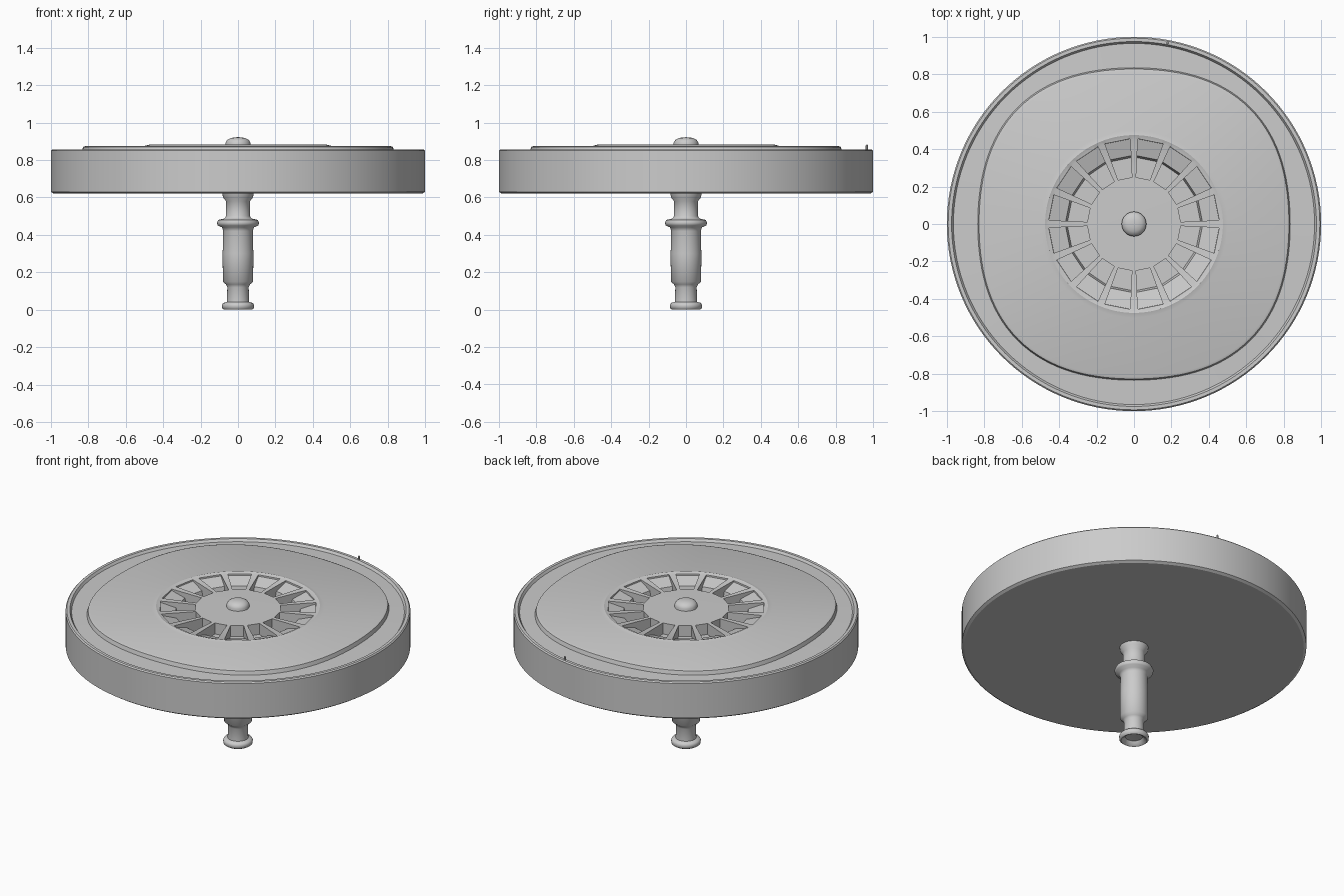
import bpy, bmesh
from math import cos, sin, pi, radians

old = bpy.data.objects.get("Cube")
if old:
    bpy.data.objects.remove(old)

GREY = (0.6, 0.6, 0.6, 1)
mat = bpy.data.materials.new("light grey")
mat.use_nodes = True
mat.diffuse_color = GREY
bsdf = next(n for n in mat.node_tree.nodes if n.type == 'BSDF_PRINCIPLED')
bsdf.inputs["Base Color"].default_value = GREY


def to_object(name, bm):
    bmesh.ops.recalc_face_normals(bm, faces=bm.faces)
    mesh = bpy.data.meshes.new(name)
    bm.to_mesh(mesh)
    bm.free()
    mesh.materials.append(mat)
    ob = bpy.data.objects.new(name, mesh)
    bpy.context.collection.objects.link(ob)
    return ob


def smooth(ob, angle=35):
    bpy.ops.object.select_all(action='DESELECT')
    ob.select_set(True)
    bpy.context.view_layer.objects.active = ob
    bpy.ops.object.shade_smooth_by_angle(angle=radians(angle))


def lathe(name, profile, segments):
    """Revolve (radius, height[, squareness]) points; radius 0 makes a pole."""
    bm = bmesh.new()
    rings = []
    for r, z, *sq in profile:
        if r == 0:
            rings.append([bm.verts.new((0, 0, z))] * segments)
            continue
        ring = []
        for i in range(segments):
            a = 2 * pi * i / segments
            rad = r + (sq[0] if sq else 0) * (1 - cos(4 * a)) / 2
            ring.append(bm.verts.new((rad * cos(a), rad * sin(a), z)))
        rings.append(ring)
    for low, high in zip(rings, rings[1:]):
        for i in range(segments):
            j = (i + 1) % segments
            corners = (low[i], low[j], high[j], high[i])
            bm.faces.new(list(dict.fromkeys(corners)))
    return to_object(name, bm)


# Disc: flat underside, thin rim, shallow gutter, squarish raised plate
disc = lathe("disc_body", [
    (0, 0.62), (0.985, 0.62), (1, 0.63), (1, 0.85), (0.993, 0.857),
    (0.975, 0.857), (0.965, 0.842), (0.835, 0.846, 0.045),
    (0.828, 0.87, 0.045), (0.815, 0.875, 0.045), (0.5, 0.875),
    (0.475, 0.882), (0.455, 0.875), (0.24, 0.87), (0, 0.88)], 128)

# Ring of sloping vent pockets cut around the hub
POCKETS = 16
SECTION = [(0.25, 0.95), (0.25, 0.80), (0.355, 0.80),
           (0.365, 0.84), (0.455, 0.866), (0.465, 0.95)]
bm = bmesh.new()
for k in range(POCKETS):
    mid = (k + 0.5) * 2 * pi / POCKETS
    sides = []
    for a in (mid - radians(8.7), mid + radians(8.7)):
        sides.append([bm.verts.new((r * cos(a), r * sin(a), z)) for r, z in SECTION])
    bm.faces.new(sides[0])
    bm.faces.new(sides[1][::-1])
    for i in range(len(SECTION)):
        j = (i + 1) % len(SECTION)
        bm.faces.new((sides[0][i], sides[1][i], sides[1][j], sides[0][j]))
cutter = to_object("pocket_cutter", bm)
cutter.hide_render = True
cut = disc.modifiers.new("vent pockets", 'BOOLEAN')
cut.operation = 'DIFFERENCE'
cut.solver = 'EXACT'
cut.object = cutter
bpy.context.view_layer.objects.active = disc
bpy.ops.object.modifier_apply(modifier=cut.name)
bpy.data.objects.remove(cutter)
smooth(disc, 25)

# Domed knob in the middle
knob = lathe("hub_knob", [
    (0, 0.86), (0.066, 0.86), (0.066, 0.892), (0.058, 0.907),
    (0.04, 0.917), (0.02, 0.921), (0, 0.922)], 32)
smooth(knob, 50)

# Turned shaft with dished foot and flange
shaft = lathe("shaft", [
    (0, 0.03), (0.05, 0.025), (0.062, 0.006), (0.075, 0), (0.085, 0.008),
    (0.086, 0.025), (0.08, 0.036), (0.06, 0.042), (0.057, 0.12),
    (0.064, 0.135), (0.081, 0.15), (0.082, 0.3), (0.079, 0.42), (0.085, 0.44),
    (0.108, 0.45), (0.113, 0.465), (0.106, 0.48), (0.072, 0.487),
    (0.064, 0.5), (0.064, 0.58), (0.08, 0.6), (0.085, 0.63), (0, 0.63)], 40)
smooth(shaft, 50)

# Tiny locating pin on the rim
pin = lathe("rim_pin", [(0, 0.84), (0.006, 0.84), (0.006, 0.878), (0, 0.884)], 8)
pin.location = (0.18, 0.967, 0)
smooth(pin)
